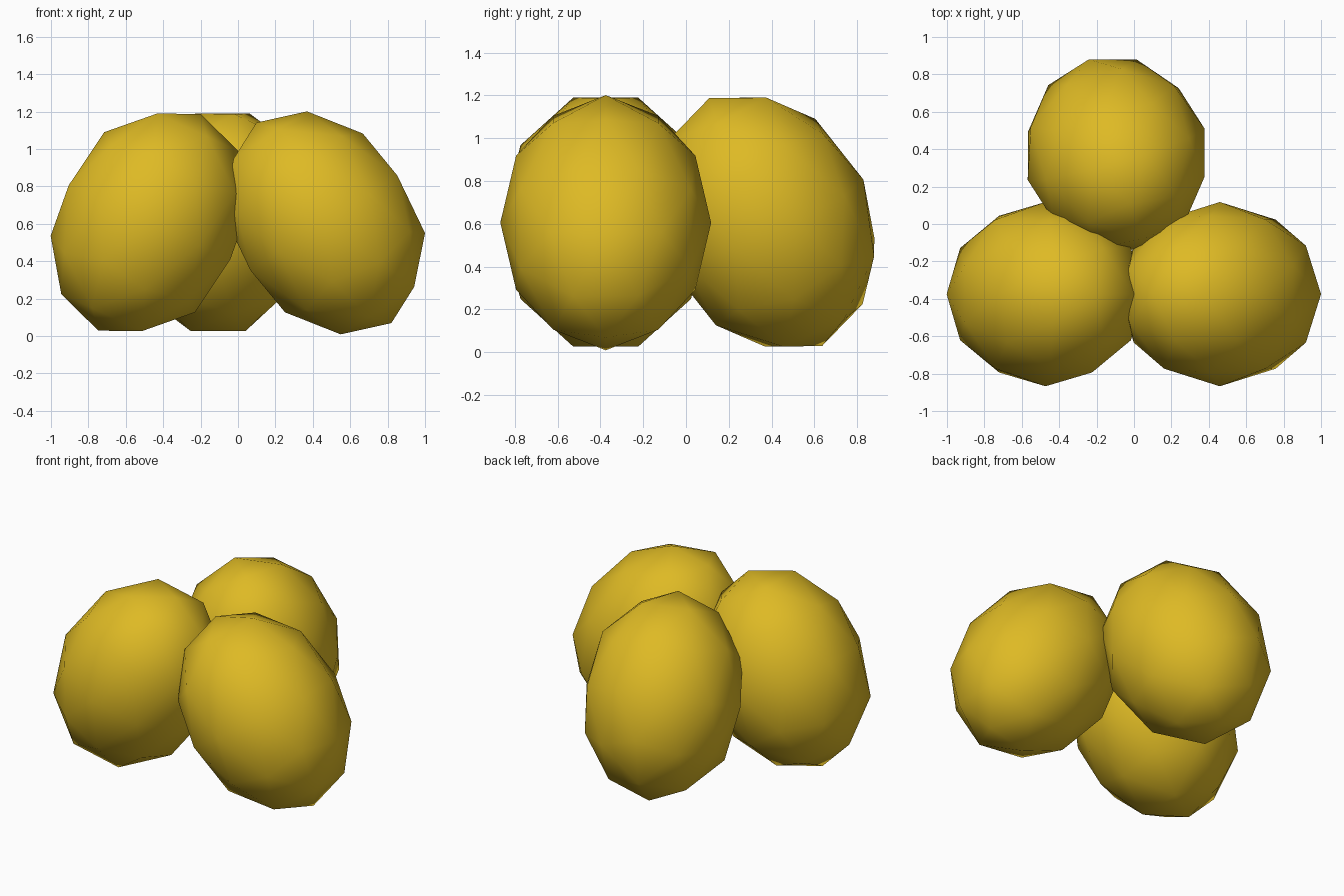
import bpy, bmesh, math
from mathutils import Matrix

if "Cube" in bpy.data.objects:
    bpy.data.objects.remove(bpy.data.objects["Cube"])

gold = bpy.data.materials.new("golden_yellow")
gold.diffuse_color = (0.73, 0.49, 0.018, 1)
gold.use_nodes = True
gold.node_tree.nodes["Principled BSDF"].inputs["Base Color"].default_value = gold.diffuse_color


def egg(name, centre, x_axis, z_axis, turn=0):
    """Low-poly egg: a coarse icosphere stretched along tilted axes in the xz plane."""
    bm = bmesh.new()
    bmesh.ops.create_icosphere(bm, subdivisions=2, radius=1)
    # bring an edge midpoint of the icosphere onto the z axis
    align = Matrix.Rotation(-math.radians(31.717), 4, 'Y')
    stretch = Matrix(((x_axis[0], 0, z_axis[0], 0),
                      (0, 0.4925, 0, 0),
                      (x_axis[1], 0, z_axis[1], 0),
                      (0, 0, 0, 1)))
    spin = Matrix.Rotation(math.radians(turn), 4, 'Z')
    bm.transform(Matrix.Translation(centre) @ spin @ stretch @ align)
    for f in bm.faces:
        f.smooth = True
    mesh = bpy.data.meshes.new(name)
    bm.to_mesh(mesh)
    bm.free()
    mesh.materials.append(gold)
    obj = bpy.data.objects.new(name, mesh)
    bpy.context.collection.objects.link(obj)
    return obj


# three eggs leaning on each other
egg("right_egg", (0.459, -0.375, 0.605), (0.541, -0.055), (-0.09, 0.596))
egg("left_egg", (-0.473, -0.375, 0.608), (0.242, -0.482), (0.472, 0.383))
egg("back_egg", (-0.095, 0.372, 0.608), (0.242, -0.482), (0.472, 0.383), turn=-73.9)
